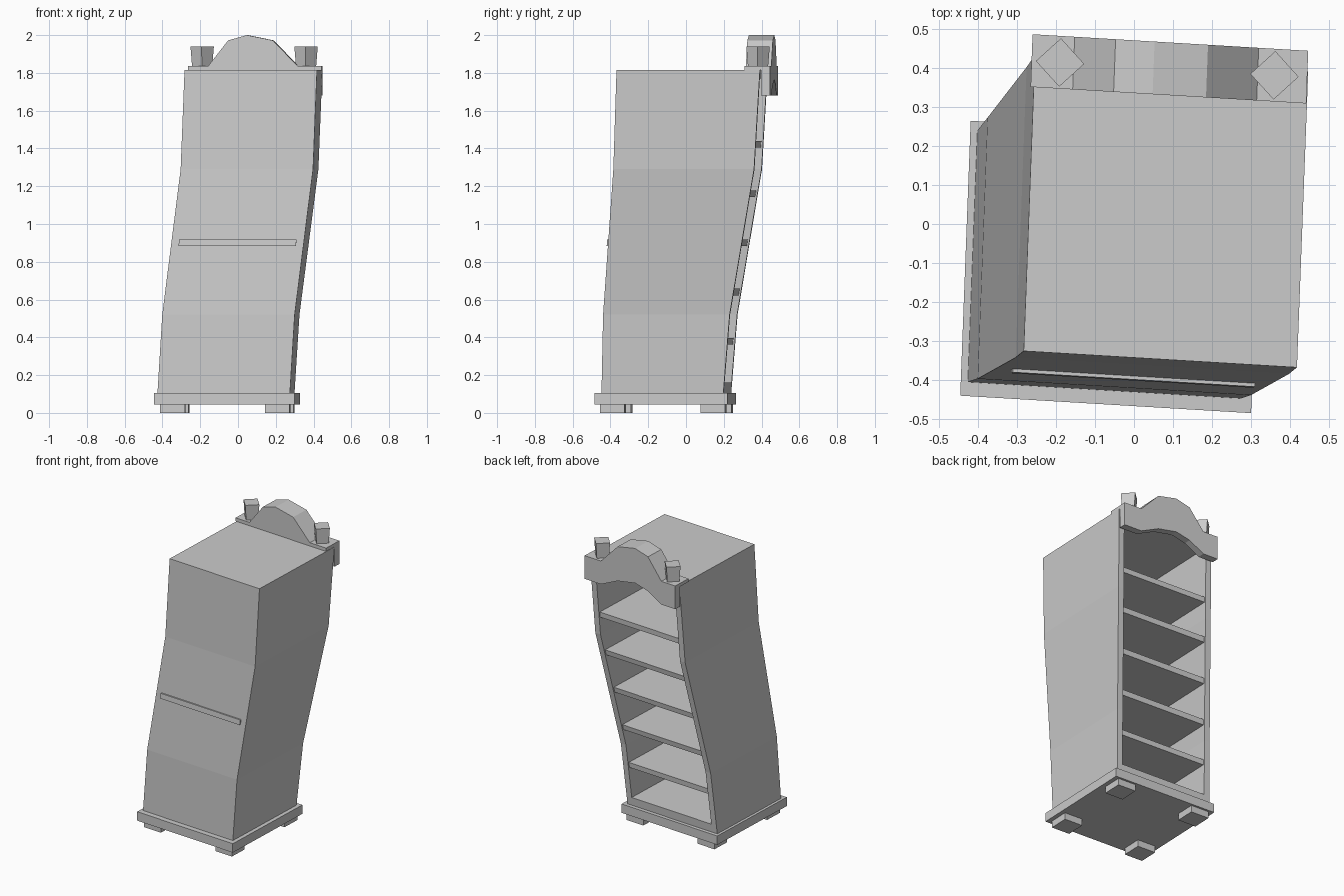
import bpy, bmesh, math
from mathutils import Matrix

cube = bpy.data.objects.get("Cube")
if cube:
    bpy.data.objects.remove(cube, do_unlink=True)

grey = bpy.data.materials.new("plain grey")
grey.use_nodes = True
grey.diffuse_color = (0.6, 0.6, 0.6, 1)
grey.node_tree.nodes["Principled BSDF"].inputs["Base Color"].default_value = (0.6, 0.6, 0.6, 1)

# The whole cabinet is slightly skewed in plan
SKEW = Matrix(((1, 0.038, 0, 0), (-0.06, 1, 0, 0), (0, 0, 1, 0), (0, 0, 0, 1)))

# Wobbly body: height, sideways shift, front depth, back depth
BENDS = [(0.105, 0, -0.43, 0.215), (0.52, 0.025, -0.42, 0.25),
         (1.29, 0.12, -0.36, 0.385), (1.815, 0.14, -0.342, 0.417)]
LEFT, RIGHT, WALL = -0.41, 0.291, 0.04
FLOOR, TOP = BENDS[0][0], BENDS[-1][0]


def bend(z):
    """Shift, front and back of the body at height z."""
    for a, b in zip(BENDS, BENDS[1:]):
        if z <= b[0]:
            break
    t = (z - a[0]) / (b[0] - a[0])
    return [p + (q - p) * t for p, q in zip(a[1:], b[1:])]


def loft(name, rings):
    """Closed solid through a list of matching rings."""
    bm = bmesh.new()
    rows = [[bm.verts.new(p) for p in ring] for ring in rings]
    n = len(rows[0])
    for a, b in zip(rows, rows[1:]):
        for i in range(n):
            j = (i + 1) % n
            bm.faces.new((a[i], a[j], b[j], b[i]))
    bm.faces.new(rows[0][::-1])
    bm.faces.new(rows[-1])
    bmesh.ops.recalc_face_normals(bm, faces=bm.faces)
    bm.transform(SKEW)
    mesh = bpy.data.meshes.new(name)
    bm.to_mesh(mesh)
    bm.free()
    mesh.materials.append(grey)
    obj = bpy.data.objects.new(name, mesh)
    bpy.context.collection.objects.link(obj)
    return obj


def rect(x0, x1, y0, y1, z):
    return [(x0, y0, z), (x1, y0, z), (x1, y1, z), (x0, y1, z)]


def box(name, x0, x1, y0, y1, z0, z1):
    return loft(name, [rect(x0, x1, y0, y1, z) for z in (z0, z1)])


def body_part(name, x0, x1, z0, z1, front=0.0, back=0.0, thickness=None):
    """Panel following the bends; with a thickness it hugs the front."""
    heights = [z0] + [b[0] for b in BENDS if z0 < b[0] < z1] + [z1]
    rings = []
    for z in heights:
        shift, f, b = bend(z)
        end = f + thickness if thickness else b + back
        rings.append(rect(x0 + shift, x1 + shift, f + front, end, z))
    return loft(name, rings)


def prism(name, outline, y0, y1):
    """Upright x-z outline pushed from y0 to y1."""
    return loft(name, [[(x, y, z) for x, z in outline] for y in (y0, y1)])


# Feet and plinth
for side, x in (("right", -0.395), ("left", 0.16)):
    for end, y in (("front", -0.438), ("back", 0.095)):
        box(f"{end}_{side}_foot", x, x + 0.13, y, y + 0.13, 0, 0.045)
box("plinth", -0.428, 0.318, -0.466, 0.239, 0.045, 0.105)

# Cabinet shell, open at the back
inner_l, inner_r = LEFT + WALL, RIGHT - WALL
body_part("right_wall", LEFT, inner_l, FLOOR, TOP)
body_part("left_wall", inner_r, RIGHT, FLOOR, TOP)
body_part("front_panel", inner_l, inner_r, FLOOR, TOP, thickness=0.03)
body_part("cabinet_floor", inner_l, inner_r, FLOOR, 0.16, front=0.03)
body_part("cabinet_top", inner_l, inner_r, 1.77, TOP, front=0.03)

# Shelves; the middle one pokes through the front panel
for i in range(5):
    z = 0.362 + 0.2605 * i
    poke = -0.009 if i == 2 else 0.02
    body_part(f"shelf_{i + 1}", inner_l, inner_r, z, z + 0.035, front=poke, back=-0.01)

# Crest: slab with an arched top, and a hanging valance with an arched underside
C_LEFT, C_RIGHT, C_FRONT, C_BACK = -0.278, 0.429, 0.335, 0.47
arch = [(0.302, 1.837), (0.172, 1.972), (0.035, 2.0), (-0.065, 1.972), (-0.17, 1.837)]
prism("crest", [(C_LEFT, TOP), (C_RIGHT, TOP), (C_RIGHT, 1.837)] + arch + [(C_LEFT, 1.837)],
      C_FRONT, C_BACK)
under = [(-0.17, 1.68), (-0.065, 1.74), (0.035, 1.765), (0.172, 1.74), (0.302, 1.68)]
prism("valance", [(C_LEFT, 1.68)] + under + [(C_RIGHT, 1.68), (C_RIGHT, TOP), (C_LEFT, TOP)],
      0.422, C_BACK)

# Corner posts, set diagonally and flaring upwards
for side, x in (("right", -0.205), ("left", 0.345)):
    rings = []
    for r, z in ((0.053, 1.83), (0.062, 1.94)):
        rings.append([(x + r * math.cos(a), 0.402 + r * math.sin(a), z)
                      for a in (k * math.pi / 2 for k in range(4))])
    loft(f"{side}_post", rings)
